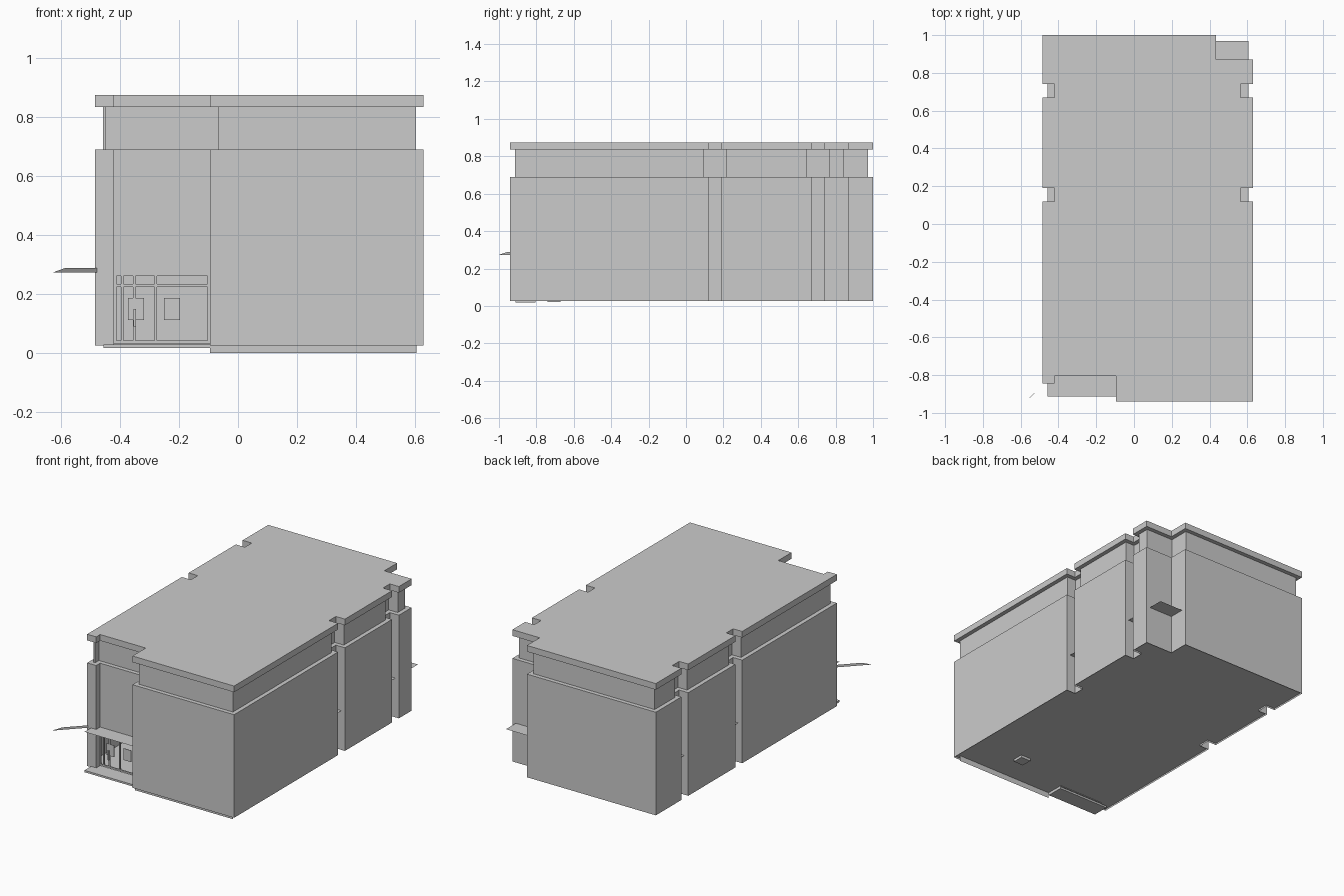
import bpy, bmesh

if "Cube" in bpy.data.objects:
    bpy.data.objects.remove(bpy.data.objects["Cube"])

mat = bpy.data.materials.new("plain grey")
mat.diffuse_color = (0.6, 0.6, 0.6, 1)
mat.use_nodes = True
mat.node_tree.nodes["Principled BSDF"].inputs["Base Color"].default_value = mat.diffuse_color


def finish(name, bm):
    me = bpy.data.meshes.new(name)
    bm.to_mesh(me)
    bm.free()
    me.materials.append(mat)
    ob = bpy.data.objects.new(name, me)
    bpy.context.collection.objects.link(ob)
    return ob


def box(name, x0, x1, y0, y1, z0, z1):
    bm = bmesh.new()
    bmesh.ops.create_cube(bm, size=1)
    for v in bm.verts:
        v.co = (x1 if v.co.x > 0 else x0, y1 if v.co.y > 0 else y0, z1 if v.co.z > 0 else z0)
    return finish(name, bm)


def sheet(name, pts):
    bm = bmesh.new()
    bm.faces.new([bm.verts.new(p) for p in pts])
    return finish(name, bm)


def inset(pts, d):
    # moves every edge of a right-angled outline inwards
    out = []
    for i, p in enumerate(pts):
        a, b = pts[i - 1], pts[(i + 1) % len(pts)]
        x, y = p
        for s, e in ((a, p), (p, b)):
            dx, dy = e[0] - s[0], e[1] - s[1]
            n = (dx * dx + dy * dy) ** 0.5
            x -= dy / n * d
            y += dx / n * d
        out.append((x, y))
    return out


def walls(name, pts, z0, z1, door=None, door_top=0.27):
    bm = bmesh.new()
    for i, p in enumerate(pts):
        q = pts[(i + 1) % len(pts)]
        b = door_top if i == door else z0
        bm.faces.new([bm.verts.new(c) for c in
                      ((*p, b), (*q, b), (*q, z1), (*p, z1))])
    return finish(name, bm)


def slab(name, pts, z0, z1):
    bm = bmesh.new()
    lo = [bm.verts.new((*p, z0)) for p in pts]
    hi = [bm.verts.new((*p, z1)) for p in pts]
    bm.faces.new(lo[::-1])
    bm.faces.new(hi)
    for i in range(len(pts)):
        j = (i + 1) % len(pts)
        bm.faces.new((lo[i], lo[j], hi[j], hi[i]))
    return finish(name, bm)


def ledge(name, outer, inner, z):
    bm = bmesh.new()
    o = [bm.verts.new((*p, z)) for p in outer]
    n = [bm.verts.new((*p, z)) for p in inner]
    for i in range(len(o)):
        j = (i + 1) % len(o)
        bm.faces.new((o[i], o[j], n[j], n[i]))
    return finish(name, bm)


# Footprint with side notches, cut back corner and recessed entrance
L, LN, R, RN, D = -0.485, -0.42, 0.63, 0.565, -0.095
outline = [(D, -0.94), (R, -0.94)]
for a, b in ((0.12, 0.19), (0.67, 0.74)):
    outline += [(R, a), (RN, a), (RN, b), (R, b)]
outline += [(R, 0.87), (0.435, 0.87), (0.435, 1.0), (L, 1.0)]
for a, b in ((0.74, 0.67), (0.19, 0.12)):
    outline += [(L, a), (LN, a), (LN, b), (L, b)]
outline += [(L, -0.845), (LN, -0.845), (LN, -0.805), (D, -0.805)]
inner = inset(outline, 0.027)

# Main shell, recessed upper band and roof
walls("main_walls", outline, 0.025, 0.69, door=len(outline) - 2)
ledge("wall_top_ledge", outline, inner, 0.69)
walls("upper_band", inner, 0.69, 0.835)
slab("roof_slab", outline, 0.835, 0.875)

# Ground floor, upper floor showing through the notches, front base strip
sheet("ground_floor", [(x, y, 0.036) for x, y in outline])
sheet("upper_floor", [(-0.457, -0.912, 0.278), (0.605, -0.912, 0.278),
                      (0.605, 0.97, 0.278), (-0.457, 0.97, 0.278)])
sheet("front_base_strip", [(D, -0.915, 0), (0.605, -0.915, 0),
                           (0.605, -0.915, 0.036), (D, -0.915, 0.036)])
box("entrance_step", -0.457, D, -0.912, -0.805, 0.018, 0.03)
box("floor_hatch", 0.255, 0.325, -0.74, -0.67, 0.02, 0.036)

# Diagonal blade at the front left corner
sheet("corner_blade", [(-0.445, -0.81, 0.273), (-0.63, -1.0, 0.273),
                       (-0.585, -0.955, 0.289), (-0.445, -0.81, 0.289)])

# Entrance frame, notices and handle
for i, x in enumerate((-0.416, -0.393, -0.352, -0.279, -0.099)):
    box(f"door_post_{i}", x - 0.004, x + 0.004, -0.809, -0.801, 0.036, 0.27)
for i, z in enumerate((0.038, 0.229, 0.267)):
    box(f"door_rail_{i}", LN, D, -0.809, -0.801, z - 0.005, z + 0.005)
for i, x in enumerate((-0.346, -0.224)):
    box(f"door_notice_{i}", x - 0.027, x + 0.027, -0.808, -0.805, 0.112, 0.187)
box("door_handle", -0.354, -0.346, -0.825, -0.815, 0.09, 0.15)
